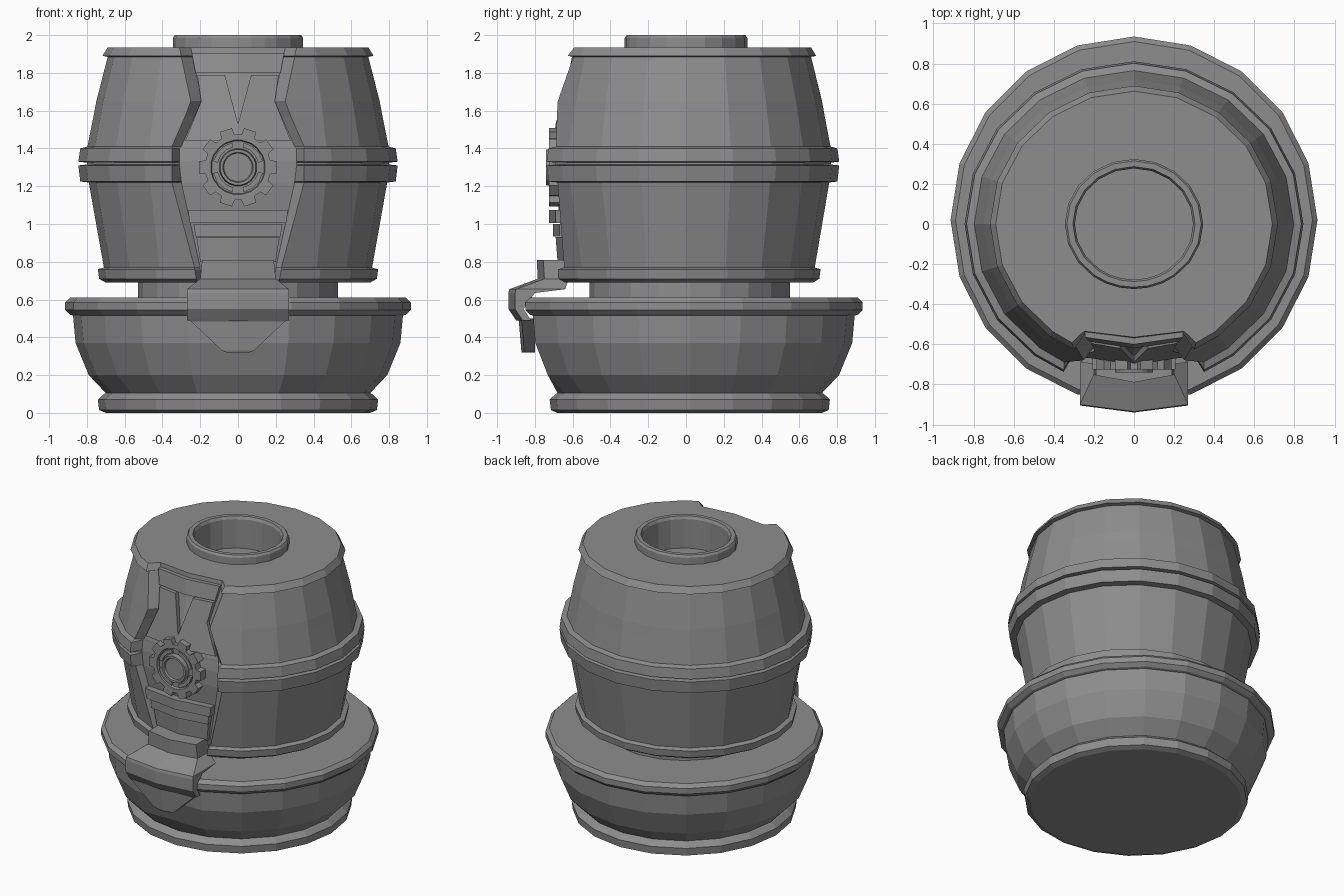
import bpy, bmesh, math
from math import sin, cos, asin, radians, pi

if "Cube" in bpy.data.objects:
    bpy.data.objects.remove(bpy.data.objects["Cube"], do_unlink=True)

grey = bpy.data.materials.new("stone grey")
grey.use_nodes = True
tone = (0.27, 0.27, 0.27, 1)
grey.diffuse_color = tone
grey.node_tree.nodes["Principled BSDF"].inputs["Base Color"].default_value = tone


def skin(name, loops):
    """Join equal closed loops into one flat-shaded solid with capped ends."""
    bm = bmesh.new()
    rows = [[bm.verts.new(p) for p in loop] for loop in loops]
    n = len(rows[0])
    for a, b in zip(rows, rows[1:]):
        for i in range(n):
            j = (i + 1) % n
            bm.faces.new((a[i], a[j], b[j], b[i]))
    bm.faces.new(rows[0][::-1])
    bm.faces.new(rows[-1])
    bmesh.ops.recalc_face_normals(bm, faces=bm.faces)
    mesh = bpy.data.meshes.new(name)
    bm.to_mesh(mesh)
    bm.free()
    mesh.materials.append(grey)
    ob = bpy.data.objects.new(name, mesh)
    bpy.context.collection.objects.link(ob)
    return ob


def strip(name, rows, sag=0.035):
    """Front plate bent along its middle; rows are z, half width, front y, back y."""
    skin(name, [[(-w, f + sag, z), (0, f, z), (w, f + sag, z),
                 (w, b, z), (0, b, z), (-w, b, z)] for z, w, f, b in rows])


def plate(name, outline, depth):
    """Flat-sided plate; outline points are x, y, z and are pushed back by depth."""
    skin(name, [outline, [(x, y + depth, z) for x, y, z in outline]])


# Bowl, rim and neck, with the front vertex flattened behind the apron
bowl = [(.70, 0), (.735, .015), (.742, .07), (.71, .1), (.70, .105), (.79, .2),
        (.86, .37), (.873, .515), (.89, .52), (.915, .545), (.915, .585),
        (.89, .61), (.53, .61), (.53, .72)]
loops = []
for r, z in bowl:
    ring = []
    for k in range(20):
        a = radians(18 * k)
        s = cos(radians(18)) if k == 0 and r > .78 else 1
        ring.append((r * sin(a), .02 - r * s * cos(a), z))
    loops.append(ring)
skin("bowl_base", loops)

# Barrel: z, radius, outer and inner half width of the front opening, panel y
barrel = [(.69, .70, .22, .19, -.60), (.71, .735, .22, .19, -.60),
          (.76, .742, .23, .20, -.61), (.77, .71, .23, .20, -.61),
          (1.22, .79, .35, .30, -.66), (1.225, .835, .35, .30, -.66),
          (1.31, .845, .35, .31, -.66), (1.315, .80, .35, .31, -.66),
          (1.325, .80, .35, .31, -.66), (1.33, .845, .35, .31, -.66),
          (1.40, .835, .35, .31, -.65), (1.41, .797, .35, .30, -.65),
          (1.57, .765, .28, .23, -.62), (1.65, .75, .25, .19, -.60),
          (1.885, .69, .30, .24, -.54), (1.89, .718, .30, .24, -.54),
          (1.935, .69, .31, .25, -.535)]
loops = []
for z, r, wo, wi, yp in barrel:
    a0 = asin(wo / r)
    arc = [a0] + [radians(d) for d in range(36, 325, 18)] + [2 * pi - a0]
    loops.append([(0, yp - .03, z), (wi, yp, z)]
                 + [(r * sin(a), -.96 * r * cos(a), z) for a in arc]
                 + [(-wi, yp, z)])

# Raised collar and socket in the top
socket = [0, 12, 24] + list(range(36, 325, 18)) + [336, 348]
for r, z in [(.345, 1.935), (.345, 1.985), (.335, 2), (.305, 2), (.295, 1.98), (.295, 1.77)]:
    loops.append([(r * sin(radians(d)), -.94 * r * cos(radians(d)), z) for d in socket])
skin("barrel_body", loops)

# Collar and the two lapels that leave a V-shaped notch
strip("collar", [(1.905, .245, -.60, -.5), (1.80, .225, -.62, -.5)])
for side, name in ((1, "left_lapel"), (-1, "right_lapel")):
    plate(name, [(side * x, y, z) for x, y, z in
                 [(.07, -.62, 1.79), (.215, -.595, 1.79), (.195, -.635, 1.65),
                  (.28, -.66, 1.44), (0, -.70, 1.44), (0, -.69, 1.53)]], .06)

# Gear medallion
TEETH, GZ = 10, 1.30


def gear_loop(y, r, tooth=0):
    pts = []
    for k in range(TEETH):
        for off, up in ((-12, 0), (-9, 1), (9, 1), (12, 0)):
            a = radians(k * 36 + off)
            rad = r + tooth * up
            pts.append((rad * cos(a), y, GZ + rad * sin(a)))
    return pts


skin("gear", [gear_loop(-.62, .175, .035), gear_loop(-.725, .175, .035),
              gear_loop(-.725, .145), gear_loop(-.705, .14), gear_loop(-.705, .10),
              gear_loop(-.74, .095), gear_loop(-.74, .08), gear_loop(-.725, .075)])
for k in range(4):
    mid = k * 90 + 45
    arc = [(r, mid + d) for r, ds in ((.135, (-32, -11, 11, 32)), (.11, (32, 11, -11, -32)))
           for d in ds]
    plate("gear_segment", [(r * cos(radians(d)), -.722, GZ + r * sin(radians(d)))
                           for r, d in arc], .04)

# Belt and stepped folds
strip("belt", [(1.075, .265, -.725, -.58), (1.005, .255, -.725, -.58)])
strip("upper_fold", [(1.0, .235, -.705, -.58), (.935, .225, -.705, -.58)])
strip("lower_fold", [(.93, .22, -.69, -.58), (.80, .20, -.68, -.58)])

# Apron over the rim, ending in a tapered tongue
strip("apron", [(.81, .19, -.79, -.62), (.71, .20, -.785, -.62),
                (.655, .27, -.935, -.64), (.635, .27, -.94, -.80),
                (.55, .27, -.94, -.86), (.49, .27, -.90, -.82)])
strip("apron_tongue", [(.50, .265, -.895, -.80), (.485, .25, -.885, -.80),
                       (.33, .085, -.872, -.80), (.32, .06, -.87, -.80)], .015)
